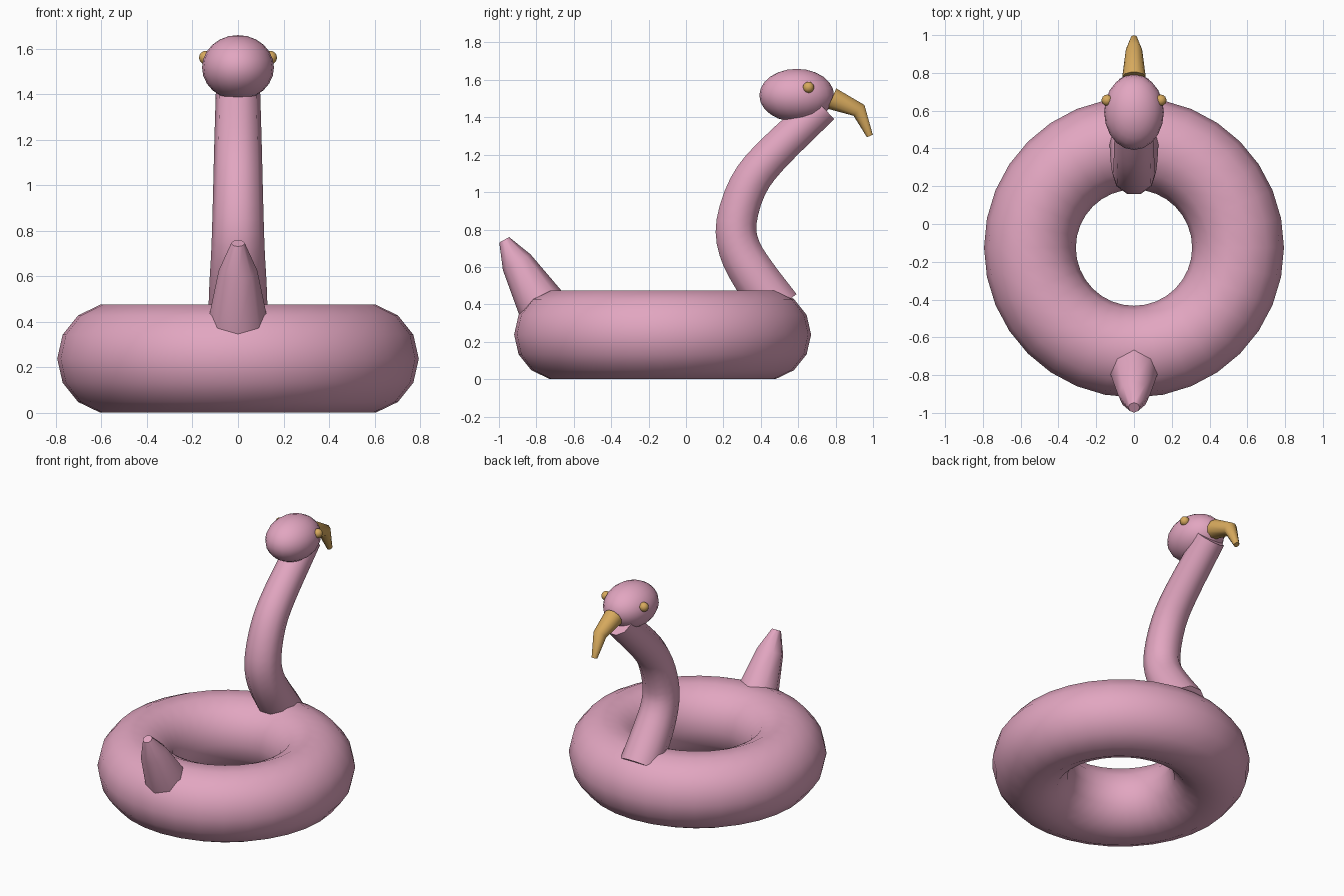
import bpy, bmesh, math
from mathutils import Vector

cube = bpy.data.objects.get("Cube")
if cube:
    bpy.data.objects.remove(cube)


def material(name, rgb):
    m = bpy.data.materials.new(name)
    m.use_nodes = True
    m.diffuse_color = (*rgb, 1)
    m.node_tree.nodes["Principled BSDF"].inputs["Base Color"].default_value = (*rgb, 1)
    return m


pink = material("soft pink", (0.76, 0.38, 0.53))
gold = material("golden yellow", (0.68, 0.40, 0.11))


def finish(ob, name, mat, angle=50):
    ob.name = ob.data.name = name
    ob.data.materials.append(mat)
    bpy.ops.object.select_all(action="DESELECT")
    ob.select_set(True)
    bpy.context.view_layer.objects.active = ob
    bpy.ops.object.transform_apply(location=False, rotation=False, scale=True)
    bpy.ops.object.shade_smooth_by_angle(angle=math.radians(angle))
    return ob


def smooth_path(points, steps):
    """Catmull-Rom interpolation of (y, z, radius) stations."""
    p = [Vector(q) for q in points]
    p = [2 * p[0] - p[1]] + p + [2 * p[-1] - p[-2]]
    out = []
    for a, b, c, d in zip(p, p[1:], p[2:], p[3:]):
        for i in range(steps):
            t = i / steps
            out.append(0.5 * (2 * b + (c - a) * t + (2 * a - 5 * b + 4 * c - d) * t**2
                              + (3 * b - a - 3 * c + d) * t**3))
    return out + [p[-2]]


def tube(name, stations, sides, mat, angle=50):
    """Capped round tube through (y, z, radius) stations on the centre plane."""
    bm = bmesh.new()
    rings = []
    pts = [Vector((0, s[0], s[1])) for s in stations]
    for i, s in enumerate(stations):
        before = (pts[i] - pts[i - 1]).normalized() if i else Vector()
        after = (pts[i + 1] - pts[i]).normalized() if i + 1 < len(pts) else Vector()
        normal = (before + after).normalized().cross(Vector((1, 0, 0)))
        ring = []
        for k in range(sides):
            a = math.tau * k / sides
            ring.append(bm.verts.new(pts[i] + s[2] * (Vector((math.cos(a), 0, 0)) + normal * math.sin(a))))
        rings.append(ring)
    for r, q in zip(rings, rings[1:]):
        for k in range(sides):
            n = (k + 1) % sides
            bm.faces.new((r[k], r[n], q[n], q[k]))
    bm.faces.new(rings[0][::-1])
    bm.faces.new(rings[-1])
    bmesh.ops.recalc_face_normals(bm, faces=bm.faces)
    me = bpy.data.meshes.new(name)
    bm.to_mesh(me)
    bm.free()
    ob = bpy.data.objects.new(name, me)
    bpy.context.collection.objects.link(ob)
    return finish(ob, name, mat, angle)


def ball(name, centre, radii, mat, segments, rings):
    bpy.ops.mesh.primitive_uv_sphere_add(segments=segments, ring_count=rings, location=centre)
    ob = bpy.context.object
    ob.scale = radii
    return finish(ob, name, mat)


# Inflatable ring, turned half a step so its top and bottom are flat
bpy.ops.mesh.primitive_torus_add(major_segments=32, minor_segments=14, major_radius=0.551,
                                 minor_radius=0.243, location=(0, -0.125, 0.238))
finish(bpy.context.object, "float_ring", pink)

# Curved neck
neck = [(0.49, 0.38, 0.132), (0.36, 0.56, 0.126), (0.285, 0.70, 0.118), (0.27, 0.84, 0.113),
        (0.33, 1.03, 0.108), (0.45, 1.19, 0.104), (0.73, 1.457, 0.096)]
tube("neck", smooth_path(neck, 3), 10, pink)

# Pointed tail
tube("tail", [(-0.78, 0.41, 0.13), (-0.905, 0.625, 0.085), (-0.972, 0.745, 0.03)], 8, pink, 46)

# Head, eyes and hooked beak
ball("head", (0, 0.592, 1.517), (0.158, 0.2, 0.142), pink, 20, 12)
for side, x in (("left", 1), ("right", -1)):
    ball(side + "_eye", (x * 0.142, 0.655, 1.56), (0.03, 0.03, 0.03), gold, 14, 8)
tube("beak", [(0.78, 1.5, 0.062), (0.925, 1.437, 0.043), (0.983, 1.3, 0.018)], 10, gold)
